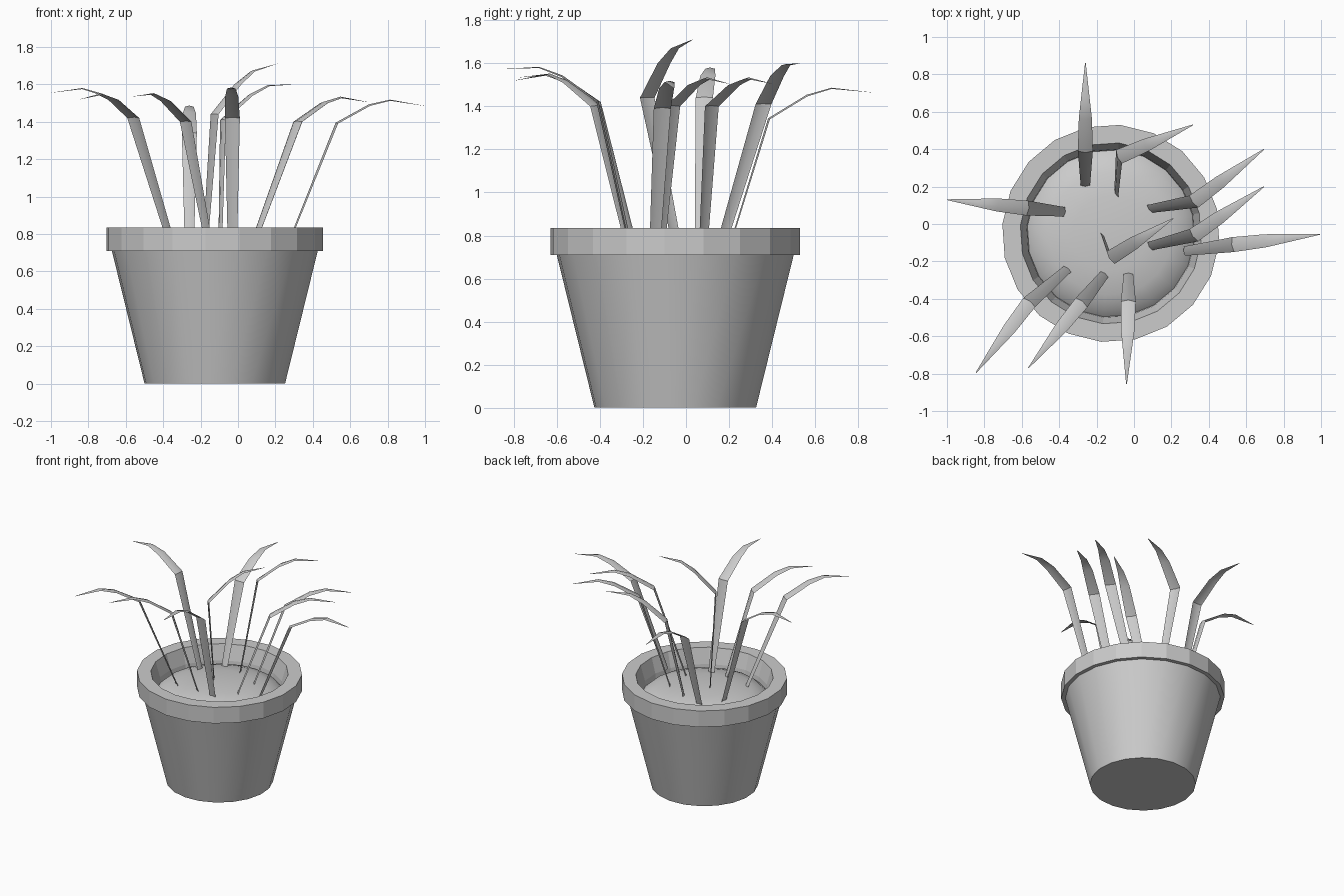
import bpy, bmesh, math
from mathutils import Vector

if "Cube" in bpy.data.objects:
    bpy.data.objects.remove(bpy.data.objects["Cube"])

CX, CY, SIDES = -0.124, -0.05, 20


def make_object(name, bm, smooth):
    mesh = bpy.data.meshes.new(name)
    bm.to_mesh(mesh)
    bm.free()
    obj = bpy.data.objects.new(name, mesh)
    bpy.context.collection.objects.link(obj)
    if smooth:
        bpy.context.view_layer.objects.active = obj
        obj.select_set(True)
        bpy.ops.object.shade_smooth_by_angle(angle=math.radians(35))
        obj.select_set(False)
    return obj


def lathe(name, profile, closed=False, smooth=True):
    """Revolve (radius, height) points around the pot axis."""
    bm = bmesh.new()
    rings = []
    for r, z in profile:
        if r == 0:
            rings.append([bm.verts.new((CX, CY, z))] * SIDES)
            continue
        ring = []
        for i in range(SIDES):
            a = 2 * math.pi * i / SIDES - math.radians(5)
            ring.append(bm.verts.new((CX + r * math.cos(a), CY + r * math.sin(a), z)))
        rings.append(ring)
    pairs = list(zip(rings, rings[1:]))
    if closed:
        pairs.append((rings[-1], rings[0]))
    for lo, hi in pairs:
        for i in range(SIDES):
            j = (i + 1) % SIDES
            bm.faces.new(dict.fromkeys((lo[i], lo[j], hi[j], hi[i])))
    bmesh.ops.recalc_face_normals(bm, faces=bm.faces)
    return make_object(name, bm, smooth)


# Pot body, rim and soil dome
lathe("pot_body", [(0, 0), (0.377, 0), (0.553, 0.712)])
lathe("pot_rim", [(0.545, 0.71), (0.582, 0.71), (0.582, 0.835), (0.485, 0.835),
                  (0.452, 0.72), (0.445, 0.66)], closed=True, smooth=False)
soil = lathe("soil", [(0.448, 0.68), (0.41, 0.715), (0.33, 0.745), (0.2, 0.765), (0, 0.77)])


def leaf(name, base, knee, tip):
    """Creased blade: straight stalk to the knee, then an arched tip."""
    base, knee, tip = Vector((*base, 0.745)), Vector(knee), Vector(tip)
    path = [base, knee]
    for f, bump in ((0.37, 0.06), (0.61, 0.065)):
        path.append(knee.lerp(tip, f) + Vector((0, 0, bump)))
    path.append(tip)
    out = tip - knee
    side = Vector((-out.y, out.x, 0)).normalized()
    bm = bmesh.new()
    rows = []
    for i, (p, w) in enumerate(zip(path, (0.05, 0.08, 0.07, 0.045, 0.004))):
        tangent = path[min(i + 1, 4)] - path[max(i - 1, 0)]
        crease = tangent.cross(side).normalized() * w * 0.12
        rows.append([bm.verts.new(q) for q in
                     (p - side * w / 2, p + crease, p + side * w / 2)])
    for a, b in zip(rows, rows[1:]):
        for k in (0, 1):
            bm.faces.new((a[k], a[k + 1], b[k + 1], b[k]))
    make_object(name, bm, True)


# Leaves: base on soil, knee, tip
LEAVES = [
    ((-0.26, 0.205), (-0.26, 0.39, 1.34), (-0.26, 0.86, 1.465)),
    ((-0.095, 0.16), (-0.08, 0.36, 1.41), (0.315, 0.53, 1.60)),
    ((0.08, 0.08), (0.32, 0.12, 1.40), (0.695, 0.40, 1.505)),
    ((0.08, -0.12), (0.32, -0.06, 1.40), (0.695, 0.20, 1.505)),
    ((0.27, -0.145), (0.53, -0.11, 1.39), (0.995, -0.055, 1.485)),
    ((-0.03, -0.265), (-0.03, -0.415, 1.42), (-0.04, -0.855, 1.573)),
    ((-0.155, -0.265), (-0.28, -0.42, 1.40), (-0.565, -0.77, 1.535)),
    ((-0.355, -0.24), (-0.56, -0.42, 1.42), (-0.845, -0.795, 1.52)),
    ((-0.37, 0.065), (-0.57, 0.085, 1.44), (-1.0, 0.13, 1.555)),
    ((-0.175, -0.04), (-0.125, -0.18, 1.44), (0.21, 0.03, 1.71)),
]
for n, (b, k, t) in enumerate(LEAVES, 1):
    leaf(f"leaf_{n}", b, k, t)
